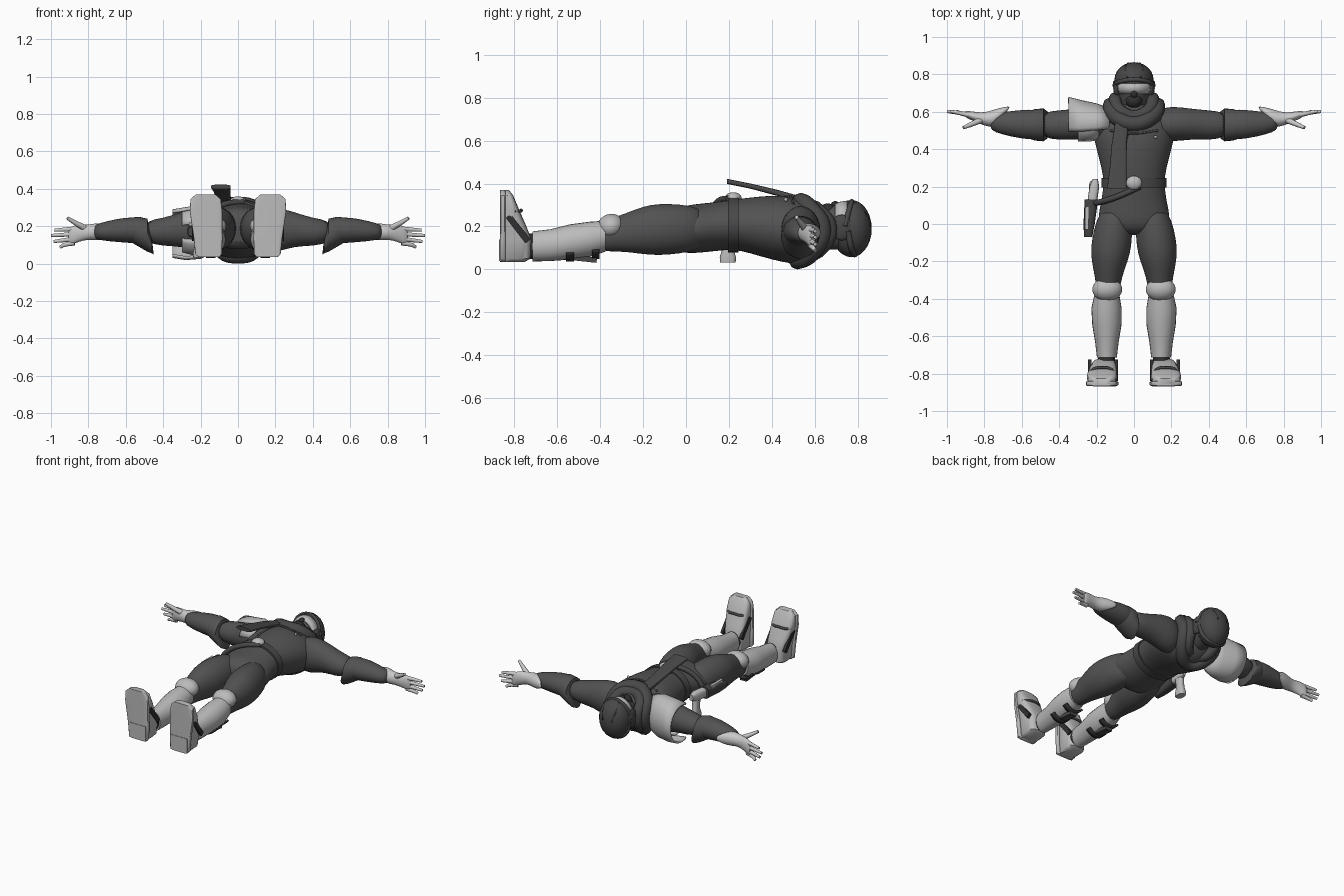
import bpy
import bmesh
from math import cos, sin, radians, copysign
from mathutils import Matrix, Vector

default_cube = bpy.data.objects.get("Cube")
if default_cube:
    bpy.data.objects.remove(default_cube, do_unlink=True)


def make_material(name, value):
    material = bpy.data.materials.new(name)
    material.use_nodes = True
    colour = (value, value, value, 1)
    material.diffuse_color = colour
    shader = material.node_tree.nodes["Principled BSDF"]
    shader.inputs["Base Color"].default_value = colour
    return material


suit = make_material("dark grey suit", .085)
cloth = make_material("charcoal cloth", .065)
black = make_material("near black trim", .03)
armour = make_material("light grey armour", .5)
glove = make_material("pale grey glove", .58)


def add_mesh(name, bm, material, soft=False, thickness=0):
    """Turn a bmesh into a shaded object."""
    bmesh.ops.recalc_face_normals(bm, faces=bm.faces)
    mesh = bpy.data.meshes.new(name)
    bm.to_mesh(mesh)
    bm.free()
    mesh.materials.append(material)
    mesh.shade_smooth()
    mesh.set_sharp_from_angle(angle=radians(45))
    obj = bpy.data.objects.new(name, mesh)
    bpy.context.scene.collection.objects.link(obj)
    if thickness:
        shell = obj.modifiers.new("Thickness", "SOLIDIFY")
        shell.thickness = thickness
    if soft:
        smooth = obj.modifiers.new("Smooth", "SUBSURF")
        smooth.levels = smooth.render_levels = 1
    return obj


def loft(name, axis, rings, material, side=1, soft=True, power=1, arc=None, thickness=0):
    """Skin rings of (position, centre u, centre v, radius u, radius v) along an axis."""
    bm = bmesh.new()
    count = 24
    start, end = arc or (0, 360)
    steps = count + 1 if arc else count
    rows = []
    for t, cu, cv, ru, rv in rings:
        row = []
        for i in range(steps):
            angle = radians(start + (end - start) * i / count)
            c, s = cos(angle), sin(angle)
            u = cu + ru * copysign(abs(c) ** power, c)
            v = cv + rv * copysign(abs(s) ** power, s)
            x, y, z = {"x": (t, u, v), "y": (u, t, v), "z": (u, v, t)}[axis]
            row.append(bm.verts.new((x * side, y, z)))
        rows.append(row)
    for low, high in zip(rows, rows[1:]):
        for i in range(count):
            j = (i + 1) % steps
            bm.faces.new((low[i], low[j], high[j], high[i]))
    if not arc:
        bm.faces.new(rows[0])
        bm.faces.new(rows[-1])
    return add_mesh(name, bm, material, soft, thickness)


def ball(name, centre, radii, material, tilt=0):
    bm = bmesh.new()
    bmesh.ops.create_uvsphere(bm, u_segments=24, v_segments=14, radius=1)
    turn = Matrix.Rotation(radians(tilt), 4, "X")
    bm.transform(Matrix.Translation(centre) @ turn @ Matrix.Diagonal((*radii, 1)))
    return add_mesh(name, bm, material)


def block(name, centre, size, material, tilt=0):
    bm = bmesh.new()
    bmesh.ops.create_cube(bm, size=1)
    turn = Matrix.Rotation(radians(tilt), 4, "X")
    bm.transform(Matrix.Translation(centre) @ turn @ Matrix.Diagonal((*size, 1)))
    return add_mesh(name, bm, material)


def tube(name, points, radius, material, side=1, taper=1, cyclic=False):
    """Round tube through points, made into a mesh."""
    curve = bpy.data.curves.new(name, "CURVE")
    curve.dimensions = "3D"
    curve.bevel_depth = radius
    curve.bevel_resolution = 3
    curve.use_fill_caps = True
    spline = curve.splines.new("BEZIER")
    spline.bezier_points.add(len(points) - 1)
    spline.resolution_u = 6
    spline.use_cyclic_u = cyclic
    for i, (knot, (x, y, z)) in enumerate(zip(spline.bezier_points, points)):
        knot.co = Vector((x * side, y, z))
        knot.handle_left_type = knot.handle_right_type = "AUTO"
        knot.radius = 1 + (taper - 1) * i / (len(points) - 1)
    helper = bpy.data.objects.new(name + " path", curve)
    bm = bmesh.new()
    source = bpy.data.meshes.new_from_object(helper)
    bm.from_mesh(source)
    bpy.data.objects.remove(helper)
    bpy.data.meshes.remove(source)
    return add_mesh(name, bm, material)


# Torso and belt
loft("torso", "y", [(-.06, 0, .18, .09, .07), (-.02, 0, .185, .18, .11), (.04, 0, .19, .195, .115),
     (.1, 0, .195, .18, .115), (.18, 0, .205, .167, .115), (.25, 0, .21, .163, .12),
     (.35, 0, .2, .188, .142), (.45, 0, .19, .215, .158), (.53, 0, .175, .23, .155),
     (.6, 0, .17, .17, .13), (.66, 0, .18, .08, .08)], suit)
loft("belt", "y", [(y, 0, .207, .174, .128) for y in (.195, .245)], cloth, soft=False)
ball("belt_buckle", (0, .22, .335), (.042, .038, .024), armour)
tube("hip_strap", [(.03, .2, .33), (-.08, .15, .315), (-.17, .12, .26), (-.22, .11, .18)], .016, cloth)
ball("jacket_button", (.115, .465, .325), (.009, .009, .009), armour)
tube("jacket_seam", [(-.13, .5, .305), (0, .485, .342), (.13, .5, .305)], .006, cloth)
tube("jacket_edge", [(-.03, .5, .335), (-.06, .38, .332), (-.06, .25, .318)], .008, cloth)

# Scarf wrapped around the neck, with a loose tail
half = [(.1, .575, .285), (.125, .635, .19), (.095, .58, .075)]
other = [(-x, y, z) for x, y, z in reversed(half)]
tube("scarf_wrap", [(0, .535, .315), *half, (0, .52, .042), *other], .042, cloth, cyclic=True)
tube("scarf_upper_wrap", [(x * .8, y + .035, z * .9 + .02) for x, y, z in
     [(0, .54, .3), *half, (0, .53, .07), *other]], .035, cloth, cyclic=True)
loft("scarf_tail", "y", [(.19, -.092, .41, .052, .012), (.3, -.085, .388, .045, .012),
     (.42, -.08, .358, .04, .014), (.55, -.065, .32, .035, .016)], cloth, soft=False, power=.5)

# Head and helmet
loft("head", "y", [(.59, 0, .17, .07, .08), (.64, 0, .185, .075, .095), (.69, 0, .2, .085, .105),
     (.77, 0, .195, .09, .115), (.82, 0, .19, .07, .08)], suit)
ball("helmet", (0, .77, .19), (.105, .095, .133), cloth)
loft("visor", "y", [(.695, 0, .2, .09, .106), (.72, 0, .2, .094, .116), (.75, 0, .2, .1, .12)],
     armour, soft=False, arc=(25, 155), thickness=.008)
ball("chin_mask", (0, .66, .265), (.045, .042, .042), black)
ball("nose_guard", (0, .695, .302), (.018, .02, .016), black)
tube("helmet_brow", [(-.105, .74, .2), (-.07, .762, .285), (0, .772, .316), (.07, .762, .285),
     (.105, .74, .2)], .012, cloth)
tube("helmet_rear_rim", [(-.1, .755, .18), (-.075, .77, .1), (0, .785, .07), (.075, .77, .1),
     (.1, .755, .18)], .014, cloth)
for label, side in (("left", 1), ("right", -1)):
    ball(label + "_ear_guard", (side * .093, .725, .195), (.018, .05, .06), cloth)
    tube(label + "_helmet_ridge", [(.035, .78, .312), (.045, .83, .265), (.03, .857, .2)],
         .007, black, side)

# Arms, gloves and fingers
for label, side in (("left", 1), ("right", -1)):
    loft(label + "_upper_arm", "x", [(.1, .53, .17, .08, .11), (.2, .535, .18, .098, .125),
         (.3, .535, .185, .082, .092), (.4, .528, .167, .08, .075), (.5, .53, .172, .07, .06)],
         suit, side)
    loft(label + "_forearm", "x", [(.485, .53, .17, .08, .065), (.56, .532, .18, .082, .072),
         (.65, .535, .177, .07, .062), (.75, .542, .17, .052, .045), (.77, .545, .17, .03, .03)],
         suit, side)
    loft(label + "_elbow_cuff", "x", [(.452, .53, .055, .02, .006), (.462, .53, .1, .072, .045),
         (.485, .53, .152, .088, .088), (.53, .53, .17, .084, .08), (.57, .53, .18, .07, .066)],
         suit, side, soft=False)
    loft(label + "_glove", "x", [(.665, .625, .172, .004, .012), (.7, .6, .172, .025, .035),
         (.75, .562, .17, .05, .05), (.8, .56, .168, .034, .038), (.85, .573, .163, .027, .046),
         (.89, .585, .15, .02, .05), (.91, .59, .14, .013, .042)], glove, side)
    tube(label + "_thumb", [(.81, .56, .185), (.865, .535, .215), (.912, .515, .243)],
         .018, glove, side, taper=.5)
    fingers = [(.185, .98, .178), (.158, 1, .15), (.132, .985, .118), (.11, .95, .088)]
    for number, (root, reach, tip) in enumerate(fingers):
        tube(f"{label}_finger_{number}", [(.875, .582, root), (.93, .593, (root + tip) / 2),
             (reach, .602, tip)], .014, glove, side, taper=.6)

# Shoulder armour on the right arm only
loft("shoulder_guard", "x", [(-.13, .54, .18, .08, .12), (-.2, .54, .17, .105, .145),
     (-.28, .54, .16, .122, .142), (-.35, .545, .16, .135, .13)],
     armour, soft=False, arc=(-112, 112), thickness=.012)
loft("shoulder_guard_lower", "x", [(-.19, .54, .17, .1, .135), (-.24, .535, .17, .1, .125),
     (-.3, .535, .17, .1, .11)], armour, soft=False, arc=(-160, 160), thickness=.01)

# Legs, knees and boots
for label, side in (("left", 1), ("right", -1)):
    loft(label + "_thigh", "y", [(.1, .09, .19, .07, .08), (.02, .105, .19, .098, .11),
         (-.08, .118, .187, .108, .12), (-.16, .126, .185, .107, .12), (-.24, .134, .178, .085, .102),
         (-.32, .138, .165, .064, .08), (-.42, .142, .15, .06, .07)], suit, side)
    loft(label + "_shin_guard", "y", [(-.375, .145, .155, .066, .072), (-.45, .147, .14, .081, .082),
         (-.54, .145, .128, .078, .082), (-.63, .145, .113, .063, .074),
         (-.715, .145, .107, .053, .07)], armour, side, soft=False)
    loft(label + "_ankle", "y", [(-.7, .145, .107, .044, .058), (-.77, .15, .11, .048, .06)],
         black, side, soft=False)
    ball(label + "_knee_guard", (side * .143, -.35, .2), (.08, .064, .058), armour, tilt=20)
    for place, depth in ((-.42, .135), (-.54, .123)):
        loft(label + "_calf_strap", "y", [(place + d, .146, depth, .082, .086) for d in (-.018, .018)],
             black, side, soft=False, arc=(215, 325), thickness=.012)
    block(label + "_calf_clip", (side * .145, -.48, .05), (.05, .13, .025), cloth, tilt=-6)

    # Each boot is upright, with its sole facing the front
    profile = [(.035, .155, .05, -.75), (.05, .157, .064, -.725), (.14, .16, .07, -.72),
               (.2, .165, .074, -.743), (.28, .171, .08, -.778), (.345, .173, .074, -.805),
               (.37, .173, .045, -.825)]
    loft(label + "_boot", "z", [(z, cx, (top - .86) / 2, rx, (top + .86) / 2)
         for z, cx, rx, top in profile], armour, side, soft=False, power=.6)
    loft(label + "_sole", "z", [(z, cx, -.853, rx + .007, .014) for z, cx, rx, top in profile],
         armour, side, soft=False, power=.35)
    block(label + "_heel", (side * .158, -.862, .09), (.125, .016, .1), armour)
    for edge in (-1, 1):
        block(label + "_boot_strap", (side * (.166 + edge * .071), -.782, .19), (.018, .03, .15),
              black, tilt=38)
    tube(label + "_boot_seam", [(.1, -.8, .27), (.13, -.772, .272), (.17, -.768, .275),
         (.21, -.772, .272), (.243, -.8, .27)], .008, cloth, side)

# Sidearm and holster on the right hip
loft("holster", "y", [(-.07, -.245, .17, .022, .025), (0, -.24, .175, .03, .035),
     (.13, -.228, .18, .036, .04)], cloth, soft=False, power=.7)
block("holster_plate", (-.252, .03, .205), (.02, .12, .03), armour)
loft("sidearm_body", "y", [(.1, -.226, .18, .026, .032), (.2, -.212, .18, .026, .034),
     (.24, -.207, .18, .014, .02)], armour, soft=False, power=.7)
loft("sidearm_grip", "z", [(.032, -.215, .195, .024, .036), (.055, -.215, .195, .026, .038),
     (.09, -.213, .195, .02, .028), (.18, -.212, .19, .02, .028)], armour, soft=False, power=.7)
